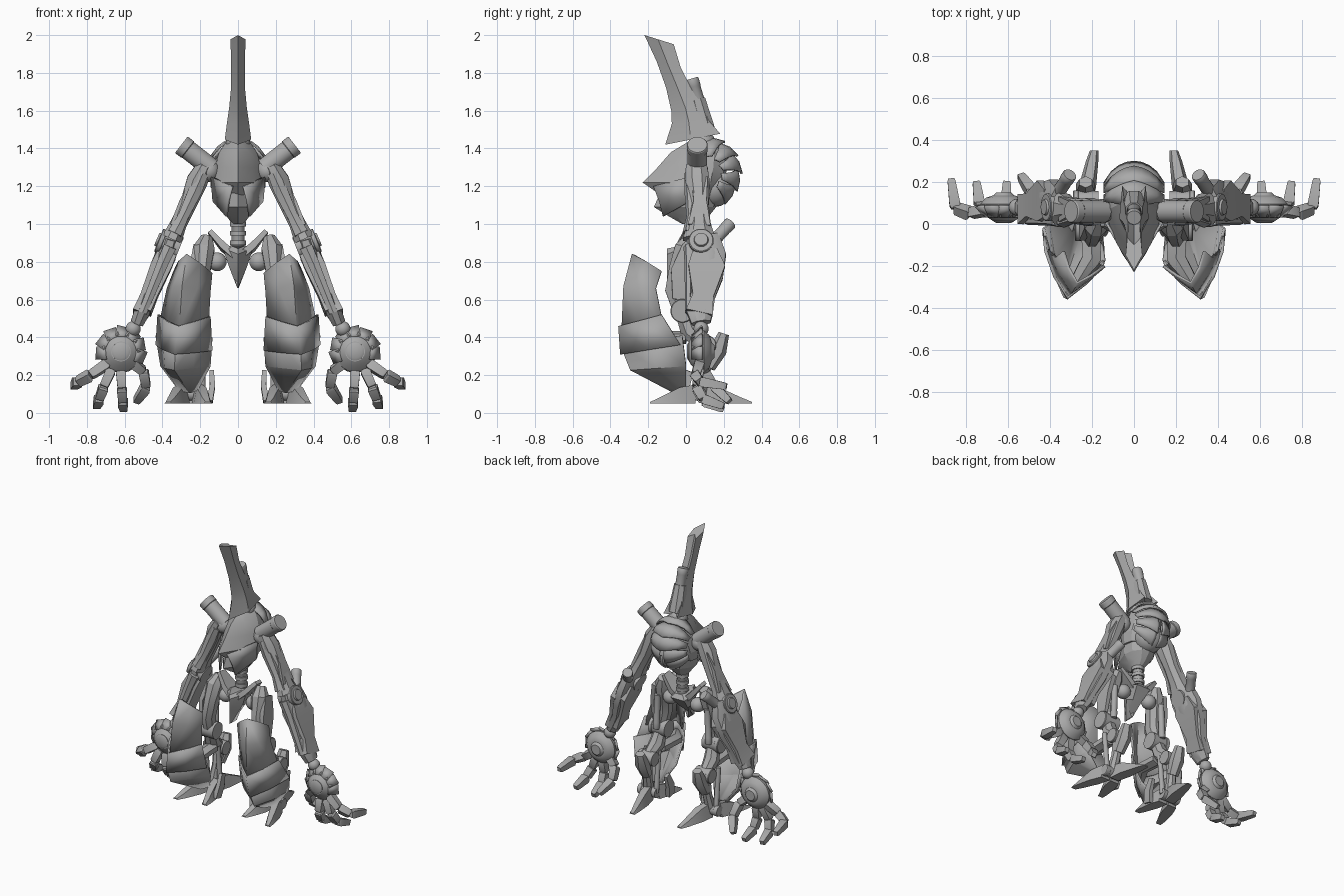
import bpy, bmesh, math
from mathutils import Vector

cube = bpy.data.objects.get("Cube")
if cube:
    bpy.data.objects.remove(cube)

grey = bpy.data.materials.new("plain_grey")
grey.use_nodes = True
GREY = (0.4, 0.4, 0.4, 1)
grey.diffuse_color = GREY
grey.node_tree.nodes["Principled BSDF"].inputs["Base Color"].default_value = GREY


def part(name, verts, faces, side=0, thick=0, angle=32):
    """Make one mesh; side +1 is left, -1 is the mirrored right copy, 0 is central."""
    flip = -1 if side < 0 else 1
    bm = bmesh.new()
    points = [bm.verts.new((v[0] * flip, v[1], v[2])) for v in verts]
    for face in faces:
        bm.faces.new([points[i] for i in face])
    bmesh.ops.recalc_face_normals(bm, faces=bm.faces)
    prefix = {1: "left_", -1: "right_", 0: ""}[side]
    mesh = bpy.data.meshes.new(prefix + name)
    bm.to_mesh(mesh)
    bm.free()
    mesh.materials.append(grey)
    mesh.polygons.foreach_set("use_smooth", [True] * len(mesh.polygons))
    mesh.set_sharp_from_angle(angle=math.radians(angle))
    obj = bpy.data.objects.new(prefix + name, mesh)
    bpy.context.collection.objects.link(obj)
    if thick:
        solid = obj.modifiers.new("thickness", "SOLIDIFY")
        solid.thickness, solid.offset = thick, 0


def loft(name, rings, side=0, closed=True, thick=0, angle=32):
    n = len(rings[0])
    faces = []
    for r in range(len(rings) - 1):
        for i in range(n if closed else n - 1):
            j = (i + 1) % n
            faces.append((r * n + i, r * n + j, r * n + n + j, r * n + n + i))
    if closed:
        last = (len(rings) - 1) * n
        faces += [tuple(range(n)), tuple(range(last, last + n))]
    part(name, [p for ring in rings for p in ring], faces, side, thick, angle)


def limb(name, stations, sides=8, side=0, straight=False):
    """Loft polygons along a path of (x, y, z, half width, half depth)."""
    path = [Vector(s[:3]) for s in stations]
    rings = []
    for i, (p, s) in enumerate(zip(path, stations)):
        a, b = path[max(i - 1, 0)], path[min(i + 1, len(path) - 1)]
        t = ((path[-1] - path[0]) if straight else (b - a)).normalized()
        ref = Vector((0, 1, 0)) if abs(t.x) > 0.9 else Vector((1, 0, 0))
        u = (ref - t * ref.dot(t)).normalized()
        v = t.cross(u)
        k = 1 / math.cos(math.pi / sides)
        turns = [math.tau * (j + 0.5) / sides for j in range(sides)]
        rings.append([p + u * math.cos(q) * s[3] * k + v * math.sin(q) * s[4] * k for q in turns])
    loft(name, rings, side)


def tube(name, a, b, r, side=0, sides=20):
    """Cylinder with a thin collar near its far end."""
    a, b = Vector(a), Vector(b)
    rows = [(0, .94), (.78, .94), (.8, 1), (.97, 1), (1, .93)]
    limb(name, [(*a.lerp(b, f), r * g, r * g) for f, g in rows], sides, side, True)


def ball(name, centre, r, side=0):
    x, y, z = centre
    rows = [math.pi * (i + 0.1) / 10.2 for i in range(11)]
    limb(name, [(x, y, z - r * math.cos(q), r * math.sin(q), r * math.sin(q)) for q in rows], 20, side, True)


# tall swept head crest with a channel down its back: front z and y, back z and y, half width
crest = []
for zf, yf, zb, yb, w in [(2, -.22, 1.95, -.06, .04), (1.86, -.155, 1.83, -.025, .036), (1.72, -.105, 1.72, .03, .037),
                          (1.6, -.078, 1.63, .09, .047), (1.53, -.075, 1.55, .125, .058), (1.42, -.11, 1.48, .19, .07)]:
    front, back = Vector((0, yf, zf)), Vector((0, yb, zb))
    near, far = front.lerp(back, .45), front.lerp(back, .97)
    wide, thin = Vector((w, 0, 0)), Vector((w * .8, 0, 0))
    crest.append([front, near + wide, far + thin, front.lerp(back, .75), far - thin, near - wide])
loft("head_crest", crest, angle=25)
tube("crest_exhaust", (0, .09, 1.57), (0, .03, 1.77), .036)
limb("crest_exhaust_base", [(0, .11, 1.48, .055, .05), (0, .06, 1.66, .04, .042)])
ball("neck", (0, .09, 1.43), .065)


def hull(name, rows):
    """Pointed-front body shell from rows of z, front y, side y, back y, half width."""
    rings = []
    for z, yf, ys, yb, w in rows:
        half = [(w * .6, yf * .45 + ys * .55 - .02), (w, ys), (w * .9, ys * .5 + yb * .5), (w * .5, yb * .9 + ys * .1)]
        rings.append([(0, yf, z)] + [(x, y, z) for x, y in half] + [(0, yb, z)] + [(-x, y, z) for x, y in half[::-1]])
    loft(name, rings, angle=22)


# chest: beaked upper mask, jaw and inner core
hull("chest_mask", [(1.44, .02, .1, .17, .06), (1.38, -.08, .08, .22, .1), (1.3, -.15, .07, .22, .125),
                    (1.22, -.23, .06, .2, .14), (1.15, -.13, .05, .16, .125)])
hull("chest_jaw", [(1.18, -.13, .03, .18, .12), (1.09, -.17, .02, .16, .1), (1.04, -.09, .02, .12, .06), (1, -.02, .03, .07, .03)])
ball("chest_core", (0, .15, 1.19), .1)


def back_band(name, tilt, low, high, side=0):
    """Curved pointed plate sweeping over the back between two fractions of its width."""
    rows = []
    for edge, grow in ((21, .172), (0, .186), (-19, .195)):
        row = []
        for k in range(9):
            t = low + (high - low) * k / 8
            q = math.radians(tilt + edge * (1 - .5 * abs(t)))
            r = grow * math.sqrt(1 - .75 * t * t)
            row.append((.14 * t, .1 + r * math.cos(q), 1.27 + r * math.sin(q)))
        rows.append(row)
    loft(name, rows, side, False, .012)


for number, tilt in enumerate((76, 46, 18)):
    back_band(f"back_band_{number + 1}", tilt, -1, 1)
for s in (1, -1):
    part("chest_cheek_fin", [(.03, -.17, 1.2), (.14, .02, 1.25), (.13, .02, 1.12), (.06, -.12, 1.04), (.05, -.14, 1.12)],
         [(0, 1, 2, 4), (4, 2, 3)], s, .012)
    for number, tilt in enumerate((-12, -40)):
        back_band(f"back_side_band_{number + 1}", tilt, .12, 1, s)

# waist and pelvis
tube("waist_column", (0, .04, .84), (0, .04, 1.03), .036)
for z in (.9, .95, 1):
    limb("waist_ring", [(0, .04, z - .012, .042, .042), (0, .04, z + .012, .042, .042)], 12)
loft("pelvis_wedge", [[(0, -.1, z), (w, -.02, z + w * .4), (w * .7, d, z), (-w * .7, d, z), (-w, -.02, z + w * .4)]
                      for z, w, d in ((.66, .004, -.08), (.76, .05, .03), (.84, .08, .1), (.87, .04, .08))])


def pelvis_and_shoulder(s):
    limb("pelvis_wing", [(.01, 0, .82, .02, .06), (.08, .01, .88, .018, .06), (.15, .02, .96, .012, .03)], 4, s)
    ball("hip_ball", (.11, .02, .8), .05, s)
    tube("shoulder_cannon", (.14, .06, 1.295), (.3, .06, 1.42), .055, s)
    ball("shoulder_ball", (.155, .06, 1.28), .058, s)


def arm(s):
    limb("upper_arm", [(.175, .055, 1.31, .042, .055), (.215, .06, 1.23, .056, .064), (.265, .07, 1.1, .044, .05),
                       (.315, .07, 1, .044, .06), (.35, .07, .92, .054, .085)], 8, s)
    limb("upper_arm_front_plate", [(.185, .015, 1.27, .03, .02), (.225, .02, 1.18, .036, .025),
                                   (.29, .025, 1.04, .028, .02), (.335, .01, .95, .036, .025)], 6, s)
    limb("upper_arm_outer_rail", [(.23, .07, 1.24, .02, .045), (.29, .075, 1.12, .02, .034), (.34, .07, .99, .02, .06)], 4, s)
    tube("elbow_joint", (.31, .08, .87), (.42, .08, .915), .066, s)
    limb("elbow_hub", [(.4, .08, .907, .045, .045), (.43, .08, .92, .035, .035)], 20, s, True)
    tube("elbow_exhaust", (.38, .12, .88), (.305, .235, 1.005), .034, s)
    limb("forearm", [(.355, .09, .93, .046, .085), (.385, .11, .83, .056, .102), (.43, .11, .72, .05, .085),
                     (.47, .09, .62, .04, .064), (.51, .072, .53, .042, .07), (.535, .08, .475, .034, .05)], 8, s)
    for name, x in (("inner", -.04), ("outer", .04)):
        limb(f"forearm_{name}_panel", [(.375 + x, .1, .86, .014, .065), (.405 + x, .11, .78, .018, .097),
                                       (.47 + x * .8, .09, .62, .014, .055), (.508 + x * .8, .07, .53, .016, .072)], 4, s)
    limb("forearm_front_spine", [(.36, .01, .88, .034, .02), (.4, .015, .79, .03, .02), (.505, .012, .53, .022, .014)], 6, s)
    ball("wrist_ball", (.555, .08, .445), .04, s)


FINGERS = {"outer": [(.69, .07, .26), (.78, .05, .2), (.85, .075, .165), (.87, .215, .14)],
           "middle": [(.67, .07, .23), (.71, .055, .14), (.735, .09, .075), (.75, .2, .035)],
           "inner": [(.62, .07, .22), (.615, .055, .13), (.61, .09, .06), (.605, .2, .018)],
           "thumb": [(.56, .08, .27), (.5, .1, .22), (.485, .15, .14), (.54, .23, .06)]}


def hand(s):
    def disc(rows):
        return [(.62, y, .325, r, r) for y, r in rows]
    limb("palm_shell", disc([(.015, .052), (.03, .075), (.06, .105), (.095, .112), (.125, .085), (.135, .055)]), 24, s, True)
    limb("palm_hub", disc([(.005, .035), (.012, .048), (.135, .05), (.15, .035)]), 20, s, True)
    for k in range(7):
        q = math.radians(-5 + 33 * k)
        c, d = math.cos(q), math.sin(q)
        part(f"palm_petal_{k + 1}", [(.62 + r * c - h * d, y, .325 + r * d + h * c)
             for r, h, y in ((.08, -.035, .035), (.08, .035, .035), (.122, .038, .085), (.134, -.03, .085))], [(0, 1, 2, 3)], s, .014)
    for name, joints in FINGERS.items():
        for k in range(3):
            a, b = Vector(joints[k]), Vector(joints[k + 1])
            tip = .019 if k == 2 else .023
            limb(f"{name}_finger_{k + 1}", [(*a, .02, .02), (*a.lerp(b, .12), .026, .026), (*a.lerp(b, .9), tip, tip),
                                            (*b, tip * .8, tip * .8)], 4, s)


SHELLS = {"upper": [[(.14, -.2, .74), (.27, -.28, .84), (.335, -.13, .75)], [(.15, -.2, .64), (.295, -.325, .67), (.37, -.16, .66)],
                    [(.16, -.19, .47), (.31, -.335, .44), (.415, -.12, .46)]],
          "middle": [[(.15, -.2, .51), (.315, -.352, .46), (.42, -.13, .52)], [(.14, -.16, .33), (.335, -.342, .31), (.43, -.03, .36)]],
          "lower": [[(.14, -.17, .4), (.33, -.342, .36), (.43, -.02, .41)], [(.15, -.1, .25), (.335, -.29, .23), (.405, 0, .25)],
                    [(.215, -.02, .125), (.255, -.06, .11), (.31, 0, .125)]]}


def leg(s):
    # V-section guard in three overlapping plates
    for name, rows in SHELLS.items():
        bowed = []
        for inner, ridge, outer in rows:
            i, r, o = Vector(inner), Vector(ridge), Vector(outer)
            c = (i + o) / 2
            m, n = i.lerp(r, .5), r.lerp(o, .5)
            bowed.append([i, m + (m - c) * .06, r, n + (n - c) * .12, o])
        loft(f"{name}_leg_guard", bowed, s, False, .014, 18)
    limb("guard_strut", [(.21, 0, .4, .045, .03), (.2, -.16, .4, .045, .03), (.27, -.27, .38, .03, .03)], 6, s)
    limb("thigh", [(.165, .03, .93, .03, .03), (.18, 0, .87, .056, .06), (.19, -.03, .76, .045, .06),
                   (.2, -.05, .65, .04, .06), (.21, -.02, .53, .035, .045)], 8, s)
    limb("thigh_outer_plate", [(.22, .02, .88, .015, .04), (.245, -.02, .75, .015, .06), (.25, -.03, .6, .012, .04)], 4, s)
    tube("thigh_piston", (.2, .04, .8), (.21, .04, .55), .022, s, 12)
    tube("knee_joint", (.15, -.02, .54), (.28, -.02, .54), .062, s)
    limb("shin", [(.21, -.02, .54, .04, .04), (.22, .02, .43, .05, .05), (.23, .12, .35, .035, .04)], 8, s)
    tube("hock_joint", (.17, .11, .36), (.29, .11, .36), .05, s)
    limb("hock_block", [(.23, .2, .42, .03, .025), (.23, .17, .33, .045, .04), (.235, .12, .24, .035, .03)], 6, s)
    limb("lower_shin", [(.23, .12, .37, .04, .035), (.24, .1, .22, .03, .03), (.25, .07, .1, .035, .035)], 8, s)
    for x in (.19, .29):
        tube("ankle_piston", (x, .04, .4), (x, .07, .1), .018, s, 12)
    tube("ankle_joint", (.18, .07, .1), (.32, .07, .1), .038, s)
    # splayed wedge toes, rear spur and inner hook
    for name, a, b in (("outer_toe", (.29, .05), (.37, -.19)), ("inner_toe", (.21, .05), (.16, -.16)), ("heel_spur", (.24, .08), (.19, .35))):
        rings = []
        for f, w, h in ((0, .035, .1), (.35, .042, .085), (.8, .03, .03), (1, .02, .008)):
            x, y = a[0] + (b[0] - a[0]) * f, a[1] + (b[1] - a[1]) * f
            rings.append([(x - w, y, .05), (x + w, y, .05), (x + w * .6, y, .05 + h), (x - w * .6, y, .05 + h)])
        loft(name, rings, s)
    limb("inner_hook", [(.14, .02, .22, .012, .02), (.135, -.01, .14, .014, .03), (.15, -.03, .06, .016, .03)], 4, s)


for side in (1, -1):
    pelvis_and_shoulder(side)
    arm(side)
    hand(side)
    leg(side)
